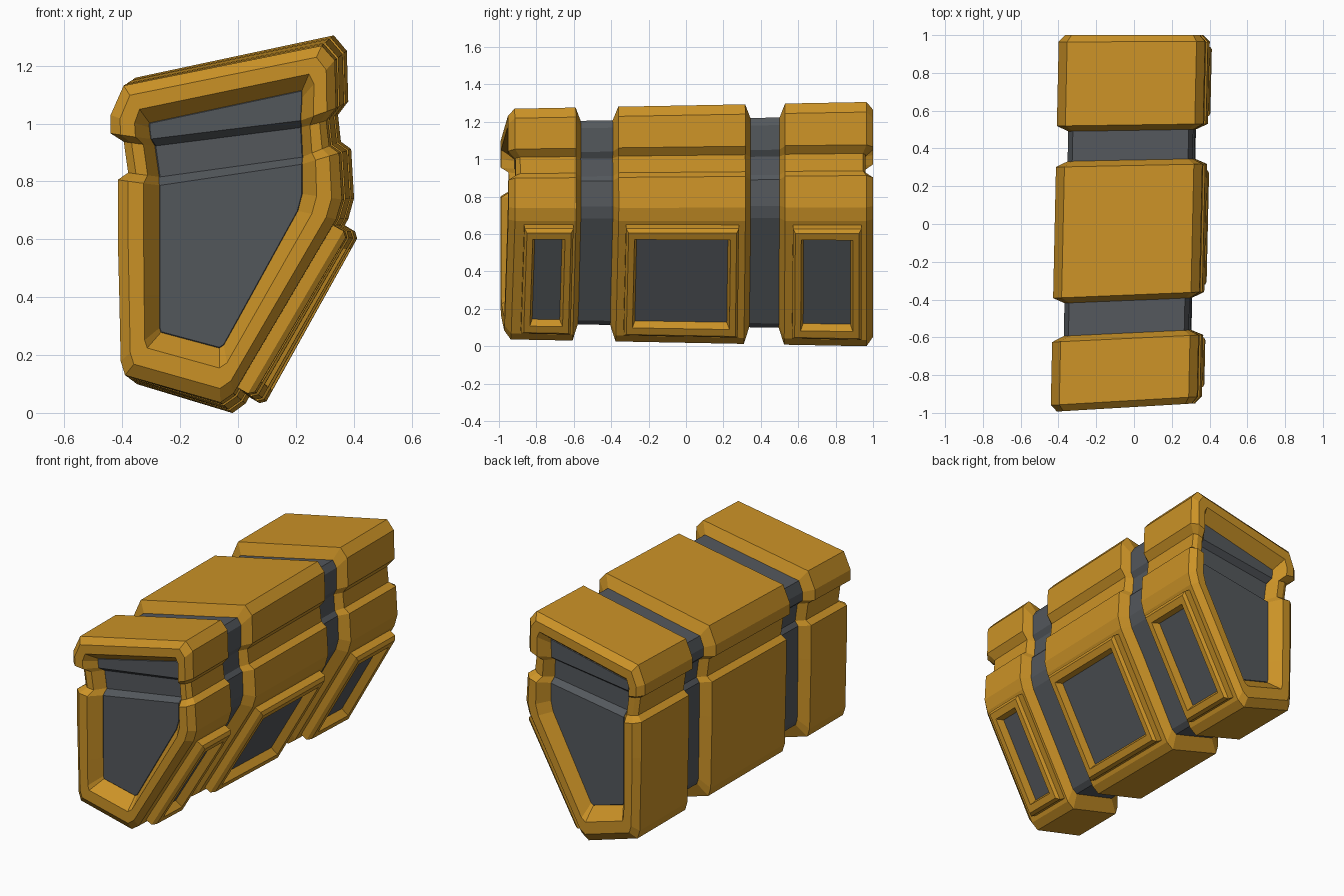
import bpy, bmesh

if "Cube" in bpy.data.objects:
    bpy.data.objects.remove(bpy.data.objects["Cube"])


def material(name, colour):
    m = bpy.data.materials.new(name)
    m.use_nodes = True
    m.diffuse_color = (*colour, 1)
    m.node_tree.nodes["Principled BSDF"].inputs["Base Color"].default_value = (*colour, 1)
    return m


GOLD = material("amber paint", (0.60, 0.29, 0.02))
GREY = material("slate grey", (0.088, 0.097, 0.107))

# Cross-section from top to bottom: outer shell, then end panel outline
OUT_L = [(-.375, 1.145), (-.42, 1.04), (-.42, .975), (-.375, .945), (-.36, .835),
         (-.395, .81), (-.395, .6), (-.39, .4), (-.385, .165), (-.37, .115)]
OUT_R = [(.31, 1.287), (.355, 1.235), (.36, 1.065), (.325, 1.02), (.335, .93),
         (.37, .905), (.38, .74), (.36, .67), (.005, .05), (-.04, .018)]
IN_L = [(-.285, 1.01), (-.285, .995), (-.28, .955), (-.265, .93), (-.25, .82),
        (-.25, .79), (-.25, .6), (-.25, .4), (-.25, .285), (-.245, .27)]
IN_R = [(.24, 1.125), (.24, 1.1), (.235, 1.02), (.235, .995), (.24, .89),
        (.24, .865), (.24, .76), (.225, .7), (-.03, .225), (-.045, .215)]
ROWS = len(OUT_L)
OUTER = OUT_L + OUT_R[::-1]
INNER = IN_L + IN_R[::-1]
NOTCH = (3, 4, 2 * ROWS - 4, 2 * ROWS - 5)


def place(x, y, z):
    """Slight taper, sideways drift and skew along the length."""
    return (x + .022 * y, y + .03 * (1 - y) * x, .66 + (z - .66) * (1 + .03 * y))


def section(y, t, push):
    pts = []
    for i, (a, b) in enumerate(zip(OUTER, INNER)):
        dy = push if i in NOTCH else 0
        pts.append(place(a[0] + (b[0] - a[0]) * t, y + dy, a[1] + (b[1] - a[1]) * t))
    return pts


def loft(name, rings, mat, cap_rows=False):
    """Skin closed rings; optionally close both ends with left-to-right strips."""
    bm = bmesh.new()
    loops = [[bm.verts.new(p) for p in ring] for ring in rings]
    n = len(loops[0])
    for a, b in zip(loops, loops[1:]):
        for i in range(n):
            j = (i + 1) % n
            bm.faces.new((a[i], a[j], b[j], b[i]))
    if cap_rows:
        for loop in (loops[0], loops[-1]):
            for i in range(ROWS - 1):
                bm.faces.new((loop[i], loop[i + 1], loop[n - 2 - i], loop[n - 1 - i]))
    bmesh.ops.recalc_face_normals(bm, faces=bm.faces[:])
    mesh = bpy.data.meshes.new(name)
    bm.to_mesh(mesh)
    bm.free()
    ob = bpy.data.objects.new(name, mesh)
    bpy.context.collection.objects.link(ob)
    mesh.materials.append(mat)
    return ob


# Grey inner core with grooved end panels
CORE = .45
loft("inner_core", [section(*s) for s in (
    (-.90, 1, .035), (-.80, CORE, 0), (.80, CORE, 0), (.93, 1, -.035))], GREY, True)

# Armour shells: (station, inset, notch push)
SINK = CORE + .02
loft("front_shell", [section(*s) for s in (
    (-.89, 1.02, .04), (-.97, .62, .04), (-.97, .25, .04), (-.935, 0, .03),
    (-.605, 0, 0), (-.575, SINK, 0))], GOLD)
loft("middle_shell", [section(*s) for s in (
    (-.405, SINK, 0), (-.375, 0, 0), (.31, 0, 0), (.34, SINK, 0))], GOLD)
loft("back_shell", [section(*s) for s in (
    (.495, SINK, 0), (.525, 0, 0), (.965, 0, -.02), (1, .25, -.04),
    (1, .62, -.04), (.92, 1.02, -.04))], GOLD)

# Raised window frames on the slanted side
LOW = OUT_R[8]
DIR = (.497, .868)
NORMAL = (.868, -.497)


def plate_ring(y0, y1, margin, w):
    ring = []
    v0, v1 = .025 + margin * 1.3, .69 - margin * 1.3
    for y, v in ((y0 + margin, v0), (y1 - margin, v0), (y1 - margin, v1), (y0 + margin, v1)):
        ring.append(place(LOW[0] + DIR[0] * v + NORMAL[0] * w, y,
                          LOW[1] + DIR[1] * v + NORMAL[1] * w))
    return ring


for name, y0, y1 in (("front", -.885, -.62), ("middle", -.335, .275), ("back", .567, .937)):
    loft(name + "_window_frame", [plate_ring(y0, y1, m, w) for m, w in (
        (0, -.02), (0, .042), (.013, .06), (.045, .06), (.06, .01))], GOLD)
    pane = [plate_ring(y0, y1, .055, w) for w in (.006, .014)]
    ob = loft(name + "_window_pane", pane, GREY)
    bm = bmesh.new()
    bm.from_mesh(ob.data)
    bmesh.ops.holes_fill(bm, edges=bm.edges[:])
    bmesh.ops.recalc_face_normals(bm, faces=bm.faces[:])
    bm.to_mesh(ob.data)
    bm.free()
